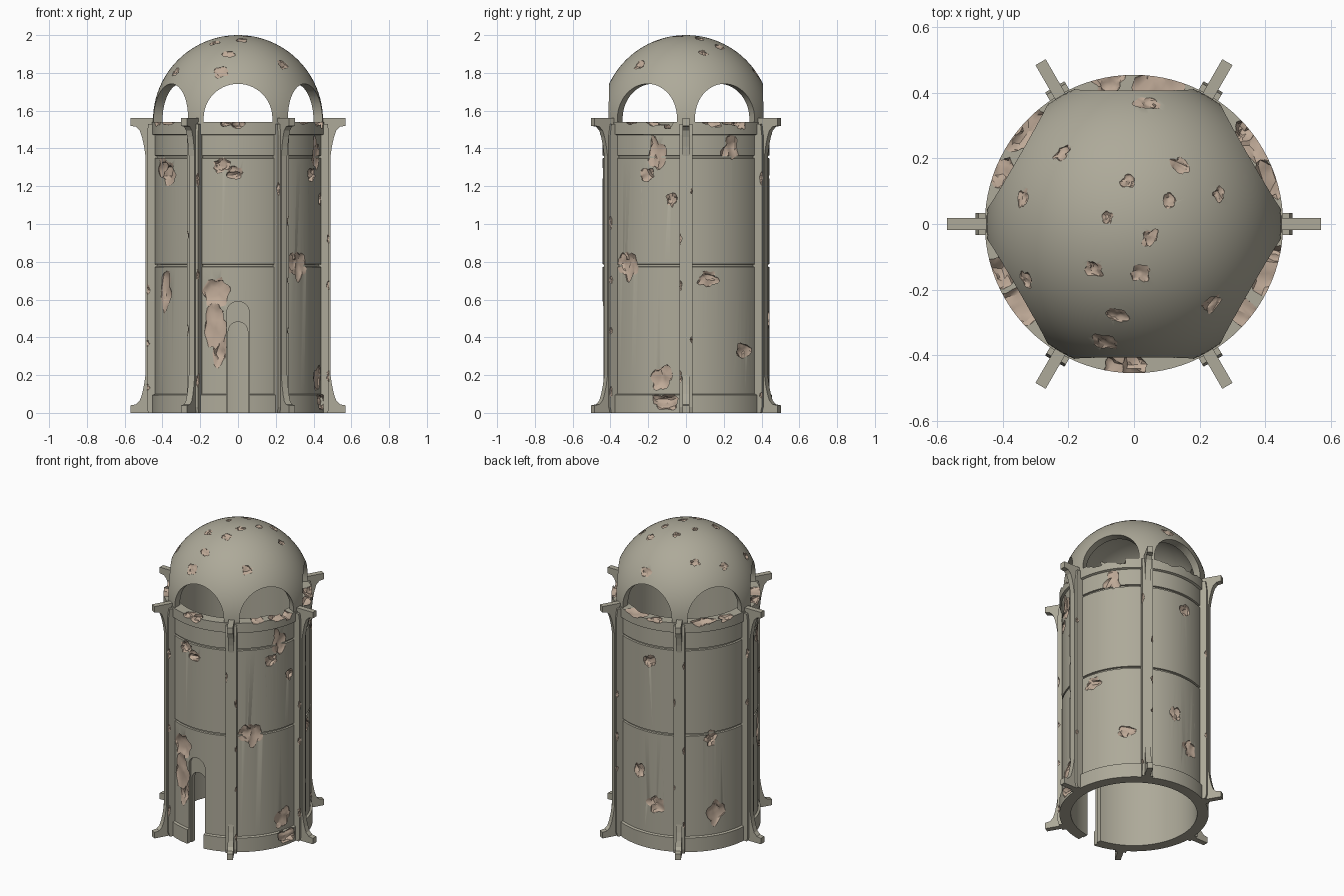
import bpy, bmesh, math, random
from mathutils import Vector, Matrix, noise

if "Cube" in bpy.data.objects:
    bpy.data.objects.remove(bpy.data.objects["Cube"])

random.seed(4)
SEG = 96


def material(name, col):
    m = bpy.data.materials.new(name)
    m.diffuse_color = (*col, 1)
    m.use_nodes = True
    m.node_tree.nodes["Principled BSDF"].inputs["Base Color"].default_value = m.diffuse_color
    return m


STONE = material("stone", (0.42, 0.40, 0.32))
RAW = material("chipped_stone", (0.52, 0.40, 0.31))


def finish(name, bm, mat=STONE):
    bmesh.ops.recalc_face_normals(bm, faces=bm.faces)
    me = bpy.data.meshes.new(name)
    bm.to_mesh(me)
    bm.free()
    ob = bpy.data.objects.new(name, me)
    me.materials.append(mat)
    bpy.context.collection.objects.link(ob)
    return ob


def lathe(name, prof):
    bm = bmesh.new()
    rings = [[bm.verts.new((r * math.cos(2 * math.pi * i / SEG), r * math.sin(2 * math.pi * i / SEG), z))
              for i in range(SEG)] for r, z in prof]
    for k in range(len(prof)):
        j = (k + 1) % len(prof)
        if prof[k][0] == 0 and prof[j][0] == 0:
            continue
        for i in range(SEG):
            n = (i + 1) % SEG
            bm.faces.new((rings[k][i], rings[k][n], rings[j][n], rings[j][i]))
    bmesh.ops.remove_doubles(bm, verts=bm.verts, dist=1e-5)
    return finish(name, bm)


def prism(bm, pts, y0, y1, mtx):
    """Extrude an outline drawn in local x,z from y0 to y1."""
    vs = [bm.verts.new(mtx @ Vector((x, y0, z))) for x, z in pts]
    f = bm.faces.new(vs)
    ext = bmesh.ops.extrude_face_region(bm, geom=[f])["geom"]
    off = mtx.to_3x3() @ Vector((0, y1 - y0, 0))
    bmesh.ops.translate(bm, vec=off, verts=[g for g in ext if isinstance(g, bmesh.types.BMVert)])


def arch(w, z0, zc, n=28):
    return [(-w, z0), (w, z0)] + [(w * math.cos(math.pi * i / n), zc + w * math.sin(math.pi * i / n))
                                  for i in range(n + 1)]


def blob(bm, pos, out, size):
    """Rough lump; size = (tangent, upward, outward) half extents."""
    out = Vector(out).normalized()
    tan = Vector((0, 0, 1)).cross(out).normalized()
    up = out.cross(tan)
    seed = Vector([random.uniform(-50, 50) for _ in range(3)])
    for v in bmesh.ops.create_icosphere(bm, subdivisions=3, radius=1)["verts"]:
        c = v.co * (1 + 0.55 * noise.noise(v.co * 1.6 + seed))
        v.co = Vector(pos) + tan * c.x * size[0] + up * c.y * size[1] + out * c.z * size[2]


def cut(ob, cutter, overlap=False):
    m = ob.modifiers.new("cut", 'BOOLEAN')
    m.operation, m.object, m.solver = 'DIFFERENCE', cutter, 'EXACT'
    m.use_self = overlap
    m.material_mode = 'TRANSFER'
    cutter.hide_render = True
    bpy.context.view_layer.objects.active = ob
    bpy.ops.object.modifier_apply(modifier=m.name)
    bpy.data.objects.remove(cutter)


def smooth(ob):
    bpy.ops.object.select_all(action='DESELECT')
    ob.select_set(True)
    bpy.context.view_layer.objects.active = ob
    bpy.ops.object.shade_smooth_by_angle(angle=math.radians(30))


# Hollow tower wall with base band, two grooves and rim
prof = [(.385, 0), (.455, 0), (.455, .095), (.441, .1)]
for z in (.78, 1.355):
    prof += [(.441, z - .007), (.43, z - .005), (.43, z + .005), (.441, z + .007)]
prof += [(.441, 1.47), (.455, 1.475), (.455, 1.54), (.385, 1.54)]
tower = lathe("tower_wall", prof)

# Doorway: shallow niche with a lower opening through the wall
for w, zc, y0, y1 in ((.06, .53, -.6, -.415), (.052, .43, -.6, -.2)):
    bm = bmesh.new()
    prism(bm, arch(w, -.1, zc, 16), y0, y1, Matrix())
    cut(tower, finish("door_cutter", bm))

# Chipped patches on the wall: angle, height, half width, half height
front = lambda x: math.degrees(-math.acos(x / .45))
side = lambda y: math.degrees(math.asin(y / .45))
patches = [(front(-.12), .64, .07, .09), (front(-.12), .47, .07, .11), (front(-.1), .34, .05, .08),
           (front(.3), .79, .05, .06), (front(-.09), 1.31, .05, .04), (front(-.02), 1.27, .05, .03),
           (front(-.38), 1.27, .06, .06), (front(-.39), .65, .06, .1), (front(0), .17, .03, .03),
           (side(-.16), 1.37, .05, .09), (side(-.21), 1.26, .04, .04), (side(.24), 1.4, .05, .06),
           (side(-.3), .78, .05, .08), (side(.12), .71, .06, .04), (side(.31), .33, .05, .05),
           (side(-.13), .19, .06, .07), (side(-.1), .06, .07, .04), (side(-.08), 1.13, .03, .04),
           (85, .5, .04, .05), (100, .3, .06, .06), (95, 1.25, .05, .04), (150, .25, .06, .08),
           (205, 1.3, .06, .06), (145, .75, .04, .05)]
bm = bmesh.new()
for a, z, w, h in patches:
    a = math.radians(a)
    d = Vector((math.cos(a), math.sin(a), 0))
    blob(bm, d * .447 + Vector((0, 0, z)), d, (w, h, .026))
# Broken notches along the rim
for a, w, h in [(-97, .05, .03), (-90, .045, .05), (-20, .06, .03), (-12, .03, .045), (18, .06, .04),
                (33, .06, .03), (40, .03, .05), (80, .07, .03), (100, .05, .03), (140, .07, .035),
                (158, .05, .03), (200, .05, .04), (215, .06, .03), (-40, .04, .025)]:
    a = math.radians(a)
    d = Vector((math.cos(a), math.sin(a), 0))
    blob(bm, d * .44 + Vector((0, 0, 1.55)), d, (w, h, random.choice((.045, .09))))
cut(tower, finish("wall_chips", bm, RAW), True)
smooth(tower)

# Dome shell on short legs
zc, ro, ri, n = 1.55, .45, .40, 24
outer = [(ro * math.cos(math.pi / 2 * i / n), zc + ro * math.sin(math.pi / 2 * i / n)) for i in range(n)]
inner = [(ri * math.cos(math.pi / 2 * i / n), zc + ri * math.sin(math.pi / 2 * i / n)) for i in range(n)]
dome = lathe("dome", [(ri, 1.5), (ro, 1.5)] + outer + [(0, 2.0), (0, zc + ri)] + inner[::-1])

# Six arched openings around the dome, cut by pairs of opposite arches
for k in range(3):
    bm = bmesh.new()
    prism(bm, arch(.182, 1.3, 1.56), -.7, .7, Matrix.Rotation(math.radians(60 * k), 4, 'Z'))
    cut(dome, finish("arch_cutter", bm))

# Chips on the dome, given by plan position
spots = [(.04, .37, .04), (.14, .18, .03), (-.02, .13, .025), (.11, .07, .025), (-.08, .02, .02),
         (.05, -.04, .03), (.26, .09, .025), (-.34, .08, .03), (-.12, -.14, .03), (.02, -.15, .035),
         (.24, -.24, .035), (-.05, -.28, .035), (-.09, -.36, .045), (-.33, -.17, .03), (-.22, .22, .03)]
bm = bmesh.new()
for x, y, s in spots:
    d = Vector((x, y, math.sqrt(ro * ro - x * x - y * y)))
    blob(bm, d * 1.006 + Vector((0, 0, zc)), d, (s, s * .8, .014))
cut(dome, finish("dome_chips", bm, RAW), True)
smooth(dome)

# Six buttresses: a wide pilaster and a thin fin that flares at foot and head
low = [(.57, 0), (.57, .04), (.54, .045), (.52, .065), (.508, .1), (.497, .15), (.49, .2)]
fin = [(.42, 0)] + low + [(x, 1.56 - z) for x, z in reversed(low)] + [(.42, 1.56)]
pil = [(.42, .0), (.475, .0), (.483, .03), (.483, 1.47), (.475, 1.53), (.42, 1.53)]
for k in range(6):
    rot = Matrix.Rotation(math.radians(60 * k), 4, 'Z')
    bm = bmesh.new()
    prism(bm, fin, -.018, .018, rot)
    finish(f"buttress_fin_{k + 1}", bm)
    bm = bmesh.new()
    prism(bm, pil, -.034, .034, rot)
    pilaster = finish(f"pilaster_{k + 1}", bm)
    # A few worn corners
    bm = bmesh.new()
    for i in range(5):
        p = Vector((.484, random.choice((-.034, .034)), .15 + .27 * i + random.uniform(-.06, .06)))
        blob(bm, rot @ p, rot.to_3x3() @ Vector((1, 0, 0)), (.011, random.uniform(.015, .035), .014))
    cut(pilaster, finish("corner_chips", bm, RAW))
